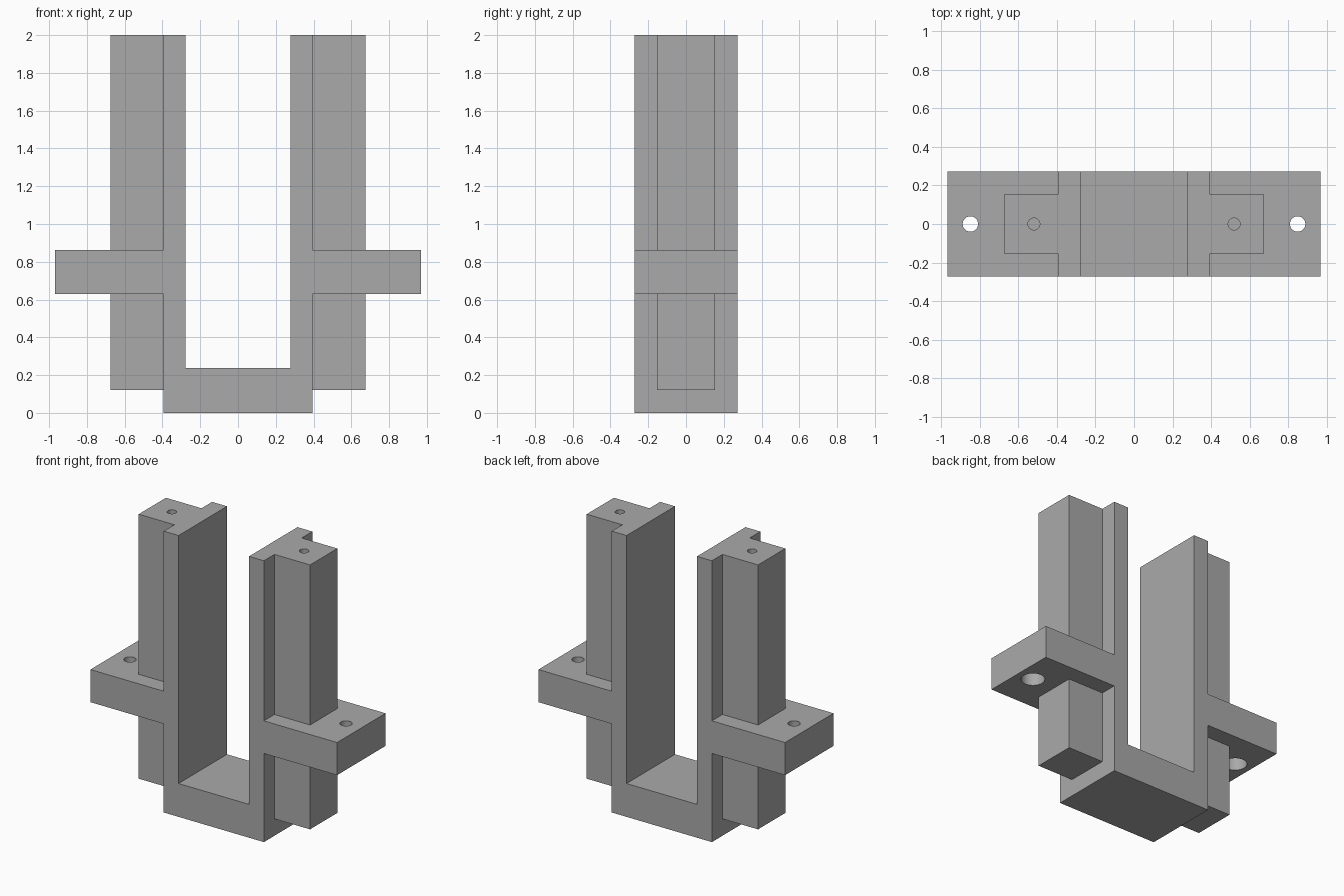
import bpy
import bmesh

cube = bpy.data.objects.get("Cube")
if cube:
    bpy.data.objects.remove(cube, do_unlink=True)

# Overall sizes
DEPTH = 0.272            # half depth of the cradle
WALL_IN, WALL_OUT = 0.277, 0.394
TAB_END, TAB_LOW, TAB_HIGH = 0.97, 0.63, 0.862
FLOOR, TOP = 0.237, 2.0

grey = bpy.data.materials.new("plain grey")
grey.use_nodes = True
colour = (0.4, 0.4, 0.4, 1)
grey.diffuse_color = colour
grey.node_tree.nodes["Principled BSDF"].inputs["Base Color"].default_value = colour


def finish(name, bm):
    bmesh.ops.recalc_face_normals(bm, faces=bm.faces)
    mesh = bpy.data.meshes.new(name)
    bm.to_mesh(mesh)
    bm.free()
    mesh.materials.append(grey)
    obj = bpy.data.objects.new(name, mesh)
    bpy.context.scene.collection.objects.link(obj)
    return obj


def extrude_profile(name, points, half_depth):
    """Extrude an x-z outline along y."""
    bm = bmesh.new()
    face = bm.faces.new([bm.verts.new((x, -half_depth, z)) for x, z in points])
    out = bmesh.ops.extrude_face_region(bm, geom=[face])
    moved = [v for v in out["geom"] if isinstance(v, bmesh.types.BMVert)]
    bmesh.ops.translate(bm, verts=moved, vec=(0, 2 * half_depth, 0))
    return finish(name, bm)


def cylinder(name, x, radius, low, high):
    bm = bmesh.new()
    bmesh.ops.create_cone(bm, cap_ends=True, segments=32, radius1=radius,
                          radius2=radius, depth=high - low)
    bmesh.ops.translate(bm, verts=bm.verts, vec=(x, 0, (low + high) / 2))
    return finish(name, bm)


def combine(target, tool, operation):
    mod = target.modifiers.new(tool.name, 'BOOLEAN')
    mod.operation = operation
    mod.solver = 'EXACT'
    mod.object = tool
    bpy.context.view_layer.objects.active = target
    bpy.ops.object.modifier_apply(modifier=mod.name)
    bpy.data.objects.remove(tool, do_unlink=True)


# U-shaped cradle with a mounting tab on each side
half = [(WALL_OUT, 0), (WALL_OUT, TAB_LOW), (TAB_END, TAB_LOW),
        (TAB_END, TAB_HIGH), (WALL_OUT, TAB_HIGH), (WALL_OUT, TOP),
        (WALL_IN, TOP), (WALL_IN, FLOOR)]
outline = half + [(-x, z) for x, z in reversed(half)]
cradle = extrude_profile("cradle", outline, DEPTH)

for side, label in ((1, "left"), (-1, "right")):
    # Outer column, sunk a little into the wall
    column = extrude_profile(
        label + "_column",
        [(side * x, z) for x, z in
         ((0.35, 0.12), (0.674, 0.12), (0.674, TOP), (0.35, TOP))], 0.153)
    combine(cradle, column, 'UNION')

    # Blind screw hole, then a tab hole counterbored from below
    holes = (("screw_hole", 0.52, 0.031, 1.7, 2.1),
             ("tab_hole", 0.85, 0.04, 0.5, 1.0),
             ("counterbore", 0.85, 0.077, 0.5, 0.75))
    for name, x, radius, low, high in holes:
        tool = cylinder(label + "_" + name, side * x, radius, low, high)
        combine(cradle, tool, 'DIFFERENCE')

bpy.ops.object.select_all(action='DESELECT')
cradle.select_set(True)
bpy.context.view_layer.objects.active = cradle
bpy.ops.object.shade_smooth_by_angle()
